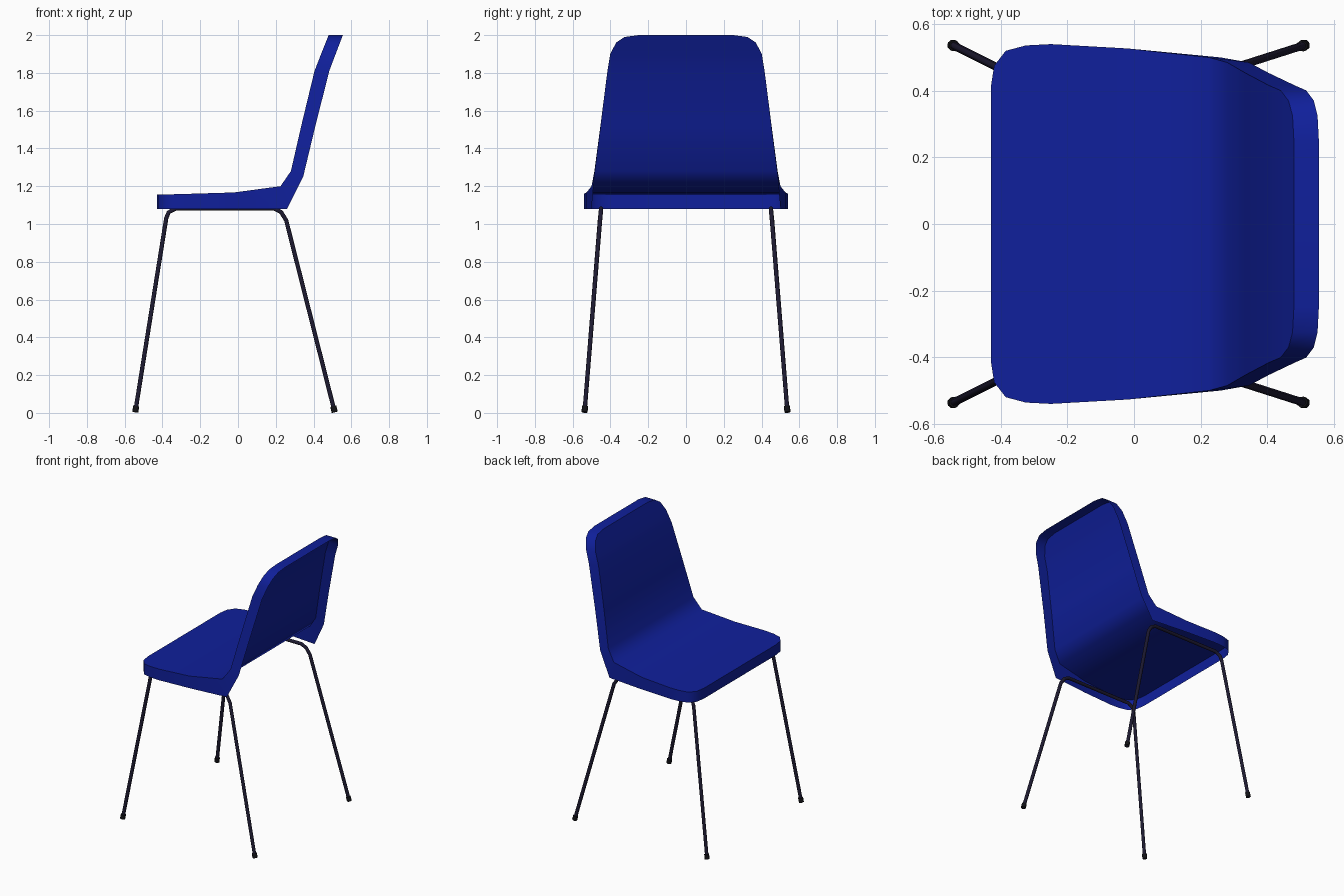
import bpy, math
from mathutils import Vector

if "Cube" in bpy.data.objects:
    bpy.data.objects.remove(bpy.data.objects["Cube"])


def material(name, rgb):
    m = bpy.data.materials.new(name)
    m.diffuse_color = (*rgb, 1)
    m.use_nodes = True
    m.node_tree.nodes["Principled BSDF"].inputs["Base Color"].default_value = m.diffuse_color
    return m


BLUE = material("blue_plastic", (0.005, 0.014, 0.33))
STEEL = material("dark_steel", (0.012, 0.010, 0.030))
RUBBER = material("black_rubber", (0.006, 0.006, 0.008))


def shade(ob, degrees):
    bpy.ops.object.select_all(action='DESELECT')
    ob.select_set(True)
    bpy.context.view_layer.objects.active = ob
    bpy.ops.object.shade_smooth_by_angle(angle=math.radians(degrees))


def tube(name, points, radius, mat):
    """Eight-sided round bar along a path, turned into a mesh."""
    cu = bpy.data.curves.new(name, 'CURVE')
    cu.dimensions = '3D'
    cu.bevel_depth = radius
    cu.bevel_resolution = 2
    cu.use_fill_caps = True
    sp = cu.splines.new('POLY')
    sp.points.add(len(points) - 1)
    for p, co in zip(sp.points, points):
        p.co = (*co, 1)
    cu.materials.append(mat)
    ob = bpy.data.objects.new(name, cu)
    bpy.context.collection.objects.link(ob)
    bpy.ops.object.select_all(action='DESELECT')
    ob.select_set(True)
    bpy.context.view_layer.objects.active = ob
    bpy.ops.object.convert(target='MESH')
    shade(bpy.context.object, 50)


# Seat shell: rows of x, z, half width, then x and z of the skirt edge
ROWS = [
    (-0.43, 1.155, 0.41, -0.43, 1.08),
    (-0.42, 1.155, 0.475, -0.42, 1.08),
    (-0.385, 1.156, 0.52, -0.385, 1.08),
    (-0.325, 1.158, 0.536, -0.325, 1.08),
    (-0.25, 1.16, 0.54, -0.25, 1.08),
    (-0.02, 1.167, 0.527, -0.02, 1.08),
    (0.225, 1.20, 0.50, 0.26, 1.08),
    (0.28, 1.28, 0.485, 0.345, 1.25),
    (0.335, 1.52, 0.453, 0.405, 1.50),
    (0.405, 1.81, 0.416, 0.483, 1.81),
    (0.44, 1.90, 0.401, 0.517, 1.90),
    (0.464, 1.96, 0.37, 0.54, 1.96),
    (0.476, 1.99, 0.325, 0.551, 1.99),
    (0.48, 2.00, 0.25, 0.555, 2.00),
]
verts, faces = [], []
for x, z, w, sx, sz in ROWS:
    verts += [(x, -w, z), (x, w, z), (sx, -w, sz), (sx, w, sz)]
for i in range(len(ROWS) - 1):
    a, b = 4 * i, 4 * i + 4
    faces += [(a, b, b + 1, a + 1),          # sitting surface
              (a, a + 2, b + 2, b),          # skirt, front side
              (a + 1, b + 1, b + 3, a + 3)]  # skirt, rear side
e = 4 * (len(ROWS) - 1)
faces += [(0, 1, 3, 2), (e, e + 2, e + 3, e + 1)]
me = bpy.data.meshes.new("seat_shell")
me.from_pydata(verts, [], faces)
me.materials.append(BLUE)
shell = bpy.data.objects.new("seat_shell", me)
bpy.context.collection.objects.link(shell)
shade(shell, 60)

# Two bent leg frames, each with two rubber feet
for side, s in (("right", -1), ("left", 1)):
    front_foot = Vector((-0.544, s * 0.537, 0.004))
    back_foot = Vector((0.512, s * 0.537, 0.004))
    front_knee = Vector((-0.38, s * 0.455, 1.03))
    back_knee = Vector((0.255, s * 0.455, 1.02))
    path = [front_foot, front_knee,
            (-0.367, s * 0.451, 1.062), (-0.33, s * 0.45, 1.082),
            (0.19, s * 0.45, 1.082), (0.228, s * 0.451, 1.063),
            back_knee, back_foot]
    tube(side + "_leg_frame", path, 0.012, STEEL)
    for end, foot, knee in (("front", front_foot, front_knee),
                            ("back", back_foot, back_knee)):
        up = (knee - foot).normalized()
        tube(f"{side}_{end}_foot", [foot, foot + up * 0.032], 0.017, RUBBER)
